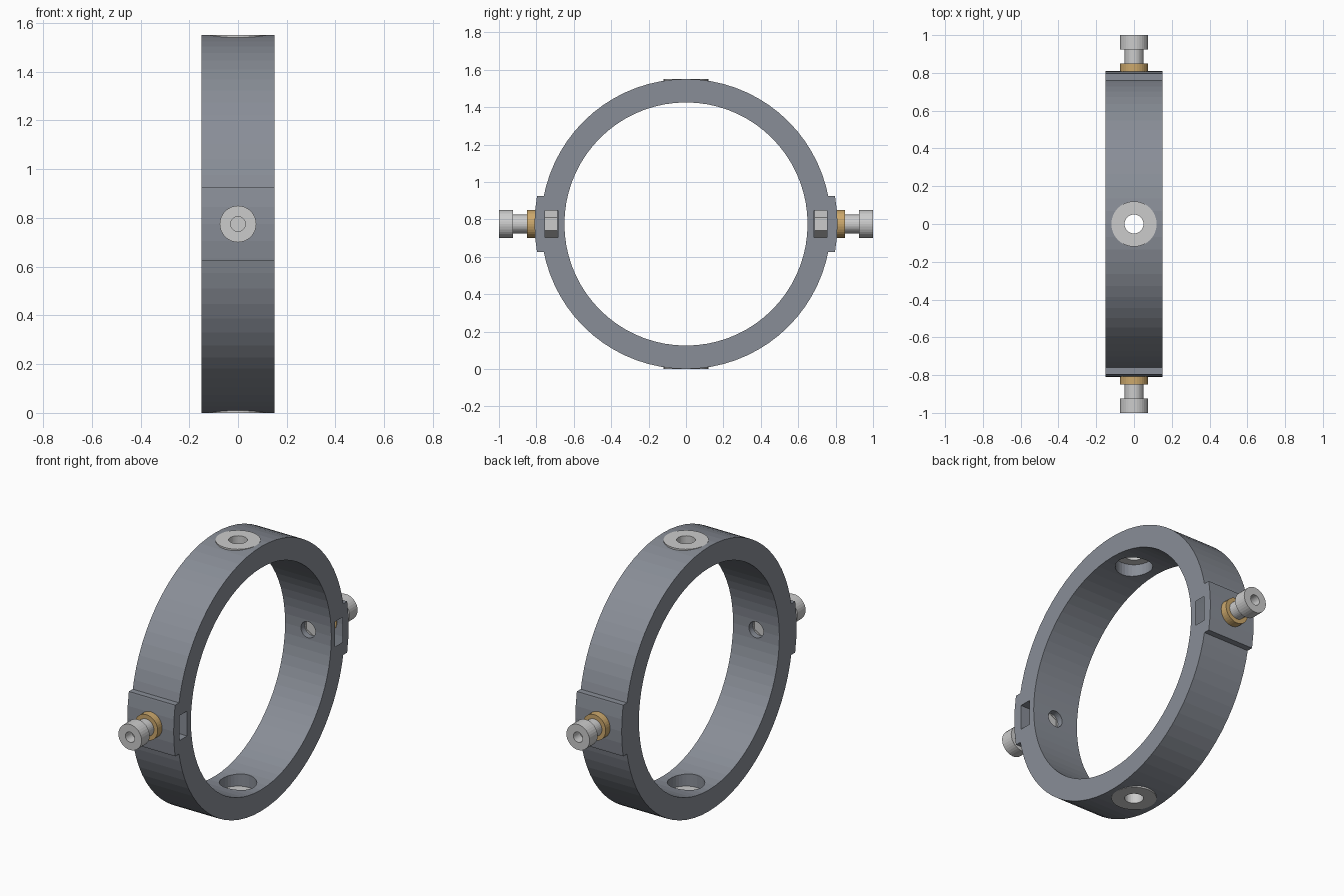
import bpy, bmesh
from math import sin, cos, pi, sqrt
from mathutils import Matrix, Vector

cube = bpy.data.objects.get("Cube")
if cube:
    bpy.data.objects.remove(cube, do_unlink=True)

R_OUT, R_IN, R_PAD, HALF_W, PAD_H = 0.775, 0.65, 0.81, 0.15, 0.15
SEGMENTS = 72
CENTRE = Matrix.Translation((0, 0, R_OUT))
# Directions of the lathe axis as seen from the ring centre
TO_BACK = Matrix.Rotation(-pi / 2, 4, 'X')
TO_FRONT = Matrix.Rotation(pi / 2, 4, 'X')
TO_TOP = Matrix.Identity(4)
TO_BOTTOM = Matrix.Rotation(pi, 4, 'X')
ALONG_X = Matrix.Rotation(pi / 2, 4, 'Y')


def material(name, colour):
    mat = bpy.data.materials.new(name)
    mat.use_nodes = True
    mat.diffuse_color = (*colour, 1)
    mat.node_tree.nodes["Principled BSDF"].inputs["Base Color"].default_value = (*colour, 1)
    return mat


grey = material("slate grey", (0.25, 0.27, 0.31))
steel = material("light steel", (0.60, 0.60, 0.60))
brass = material("brass", (0.60, 0.39, 0.15))


def finish(bm, name, mat, turn):
    bmesh.ops.remove_doubles(bm, verts=bm.verts, dist=1e-5)
    bmesh.ops.recalc_face_normals(bm, faces=bm.faces)
    bm.transform(CENTRE @ turn)
    mesh = bpy.data.meshes.new(name)
    bm.to_mesh(mesh)
    bm.free()
    obj = bpy.data.objects.new(name, mesh)
    bpy.context.collection.objects.link(obj)
    if mat:
        mesh.materials.append(mat)
    return obj


def lathe(name, profile, mat, turn, sides=32, closed=False):
    """Revolve (radius, height) points about local z."""
    bm = bmesh.new()
    verts = [bm.verts.new((r, 0, h)) for r, h in profile]
    pairs = list(zip(verts, verts[1:]))
    if closed:
        pairs.append((verts[-1], verts[0]))
    edges = [bm.edges.new(p) for p in pairs]
    bmesh.ops.spin(bm, geom=verts + edges, cent=(0, 0, 0), axis=(0, 0, 1),
                   angle=2 * pi, steps=sides, use_duplicate=False)
    return finish(bm, name, mat, turn)


def rod(name, radius, low, high, mat, turn, sides=32):
    return lathe(name, [(0, low), (radius, low), (radius, high), (0, high)], mat, turn, sides)


def cut(target, cutter):
    cutter.hide_render = True
    mod = target.modifiers.new("cut", 'BOOLEAN')
    mod.operation, mod.solver, mod.object = 'DIFFERENCE', 'EXACT', cutter
    bpy.context.view_layer.objects.active = target
    bpy.ops.object.modifier_apply(modifier=mod.name)
    bpy.data.objects.remove(cutter, do_unlink=True)


# Ring body: circular outline with a raised pad at front and back
def quarter_outline():
    step = 2 * pi / SEGMENTS
    angles = [i * step for i in range(SEGMENTS // 4 + 1)]
    pad = [(R_PAD * cos(a), R_PAD * sin(a)) for a in angles if R_PAD * sin(a) < PAD_H]
    pad += [(sqrt(r * r - PAD_H ** 2), PAD_H) for r in (R_PAD, R_OUT)]
    arc = [(R_OUT * cos(a), R_OUT * sin(a)) for a in angles if R_OUT * sin(a) > PAD_H + 0.005]
    return pad + arc


q = quarter_outline()
half = q + [(-y, z) for y, z in reversed(q[:-1])]
outline = half + [(y, -z) for y, z in reversed(half[1:-1])]
bm = bmesh.new()
face = bm.faces.new([bm.verts.new((-HALF_W, y, z)) for y, z in outline])
extruded = bmesh.ops.extrude_face_region(bm, geom=[face])["geom"]
bmesh.ops.translate(bm, vec=(2 * HALF_W, 0, 0),
                    verts=[v for v in extruded if isinstance(v, bmesh.types.BMVert)])
ring = finish(bm, "ring_body", grey, Matrix.Identity(4))
cut(ring, rod("bore_cutter", R_IN, -0.3, 0.3, None, ALONG_X, SEGMENTS))

# Top and bottom bushings seated in stepped holes
for side, turn in (("top", TO_TOP), ("bottom", TO_BOTTOM)):
    cut(ring, lathe("seat_cutter", [(0, 0.5), (0.1, 0.5), (0.1, 0.715), (0.12, 0.715),
                                    (0.12, 0.9), (0, 0.9)], None, turn))
    lathe(side + "_bushing", [(0.05, 0.715), (0.12, 0.715), (0.12, R_OUT), (0.05, R_OUT)],
          steel, turn, closed=True)

# Front and back clamping screws, each with a washer and a captive nut
for side, turn, sign in (("front", TO_FRONT, -1), ("back", TO_BACK, 1)):
    cut(ring, rod("screw_hole_cutter", 0.047, 0.5, 0.9, None, turn))

    # Nut pocket opens on the +x side only
    bm = bmesh.new()
    bmesh.ops.create_cube(bm, size=1)
    bm.transform(Matrix.LocRotScale(Vector((0.07, sign * 0.72, 0)), None,
                                    Vector((0.27, 0.07, 0.146))))
    cut(ring, finish(bm, "pocket_cutter", None, Matrix.Identity(4)))

    # Hex nut with corners up and down
    lathe(side + "_nut", [(0.045, 0.687), (0.072, 0.687), (0.072, 0.753), (0.045, 0.753)],
          steel, turn @ Matrix.Rotation(pi / 2, 4, 'Z'), sides=6, closed=True)

    lathe(side + "_washer", [(0.048, 0.805), (0.075, 0.805), (0.075, 0.85), (0.048, 0.85)],
          brass, turn, closed=True)
    lathe(side + "_screw", [(0, 0.69), (0.045, 0.69), (0.045, 0.85), (0.05, 0.85),
                            (0.05, 0.925), (0.075, 0.925), (0.075, 1.0), (0.03, 1.0),
                            (0.03, 0.94), (0, 0.94)], steel, turn)
